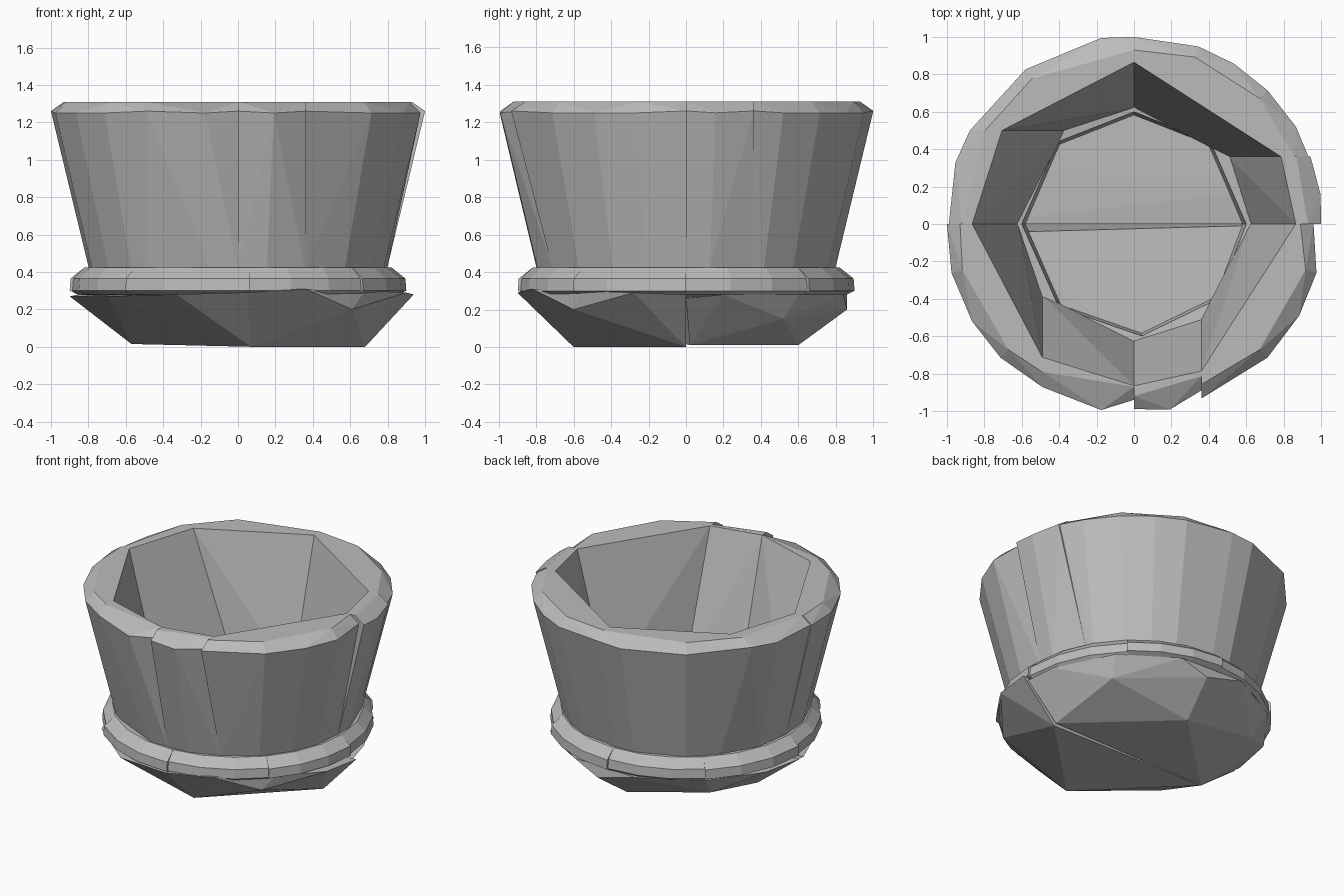
import bpy, bmesh, math
from mathutils import Vector

cube = bpy.data.objects.get("Cube")
if cube:
    bpy.data.objects.remove(cube, do_unlink=True)

grey = bpy.data.materials.new("plain_grey")
grey.use_nodes = True
COLOUR = (0.5, 0.5, 0.5, 1)
grey.diffuse_color = COLOUR
grey.node_tree.nodes["Principled BSDF"].inputs["Base Color"].default_value = COLOUR


def hull(name, points):
    """Flat-faced convex block around the points."""
    bm = bmesh.new()
    for p in points:
        bm.verts.new(p)
    res = bmesh.ops.convex_hull(bm, input=bm.verts[:])
    spare = {g for g in res["geom_interior"] + res["geom_unused"]
             if isinstance(g, bmesh.types.BMVert)}
    bmesh.ops.delete(bm, geom=list(spare), context='VERTS')
    bmesh.ops.recalc_face_normals(bm, faces=bm.faces[:])
    mesh = bpy.data.meshes.new(name)
    bm.to_mesh(mesh)
    bm.free()
    mesh.materials.append(grey)
    obj = bpy.data.objects.new(name, mesh)
    bpy.context.collection.objects.link(obj)


def on_cut(cut, r, z):
    """Point at radius r on a cut plane: (axis, offset, side)."""
    axis, c, side = cut
    other = side * math.sqrt(r * r - c * c)
    return Vector((c, other, z) if axis == "x" else (other, c, z))


def polar(deg, r, z):
    a = math.radians(deg)
    return Vector((r * math.cos(a), r * math.sin(a), z))


# Cut planes that divide the wall into blocks
BACK, FRONT = ("x", 0, 1), ("x", 0, -1)
LEFT, RIGHT = ("y", 0, 1), ("y", 0, -1)
BACK_LEFT, BACK_RIGHT = ("y", 0.36, 1), ("y", 0.5, -1)
FRONT_LEFT, FRONT_RIGHT = ("x", 0.36, -1), ("x", -0.49, -1)

# Wall blocks: two cuts, rim radius at each cut, angles of outer corners
wall = [
    ("wall_back_left", BACK, BACK_LEFT, 1.0, 1.0, (70, 58, 45, 31)),
    ("wall_left", BACK_LEFT, LEFT, 1.01, 1.0, (9,)),
    ("wall_left_front", LEFT, FRONT_LEFT, 0.96, 1.0, (-15, -29, -45)),
    ("wall_front_left", FRONT_LEFT, FRONT, 0.96, 0.99, (-79,)),
    ("wall_front_right", FRONT, FRONT_RIGHT, 0.94, 1.0, (-100,)),
    ("wall_right_front", FRONT_RIGHT, RIGHT, 1.0, 1.0, (-135, -149, -165)),
    ("wall_right", RIGHT, BACK_RIGHT, 0.99, 1.01, (161,)),
    ("wall_back_right", BACK_RIGHT, BACK, 1.01, 1.0, (125, 100)),
]
for name, a, b, ra, rb, angles in wall:
    pts = []
    for cut, r in ((a, ra), (b, rb)):
        pts += [on_cut(cut, r, 1.26), on_cut(cut, r - 0.07, 1.31),
                on_cut(cut, 0.865, 1.31), on_cut(cut, 0.62, 0.38),
                on_cut(cut, 0.795, 0.41)]
    for i, ang in enumerate(angles):
        inner_corner = len(angles) > 1 and i % 2 == 0
        pts += [polar(ang, 1.01, 1.25), polar(ang, 0.805, 0.41)]
        if inner_corner:
            pts.append(polar(ang, 0.95, 1.31))
    hull(name, pts)

# Saucer lip: chunky blocks around the foot of the wall
lip = [(0, 47), (47, 90), (90, 133), (133, 180),
       (180, 228), (228, 274), (274, 318), (318, 360)]
for n, (a0, a1) in enumerate(lip):
    pts = []
    for ang in (a0, a1):
        pts += [polar(ang, 0.58, 0.26), polar(ang, 0.60, 0.40)]
    steps = 3
    for k in range(steps + 1):
        ang = a0 + (a1 - a0) * k / steps
        grow = 0.015 * (n % 2)
        pts += [polar(ang, 0.82, 0.425), polar(ang, 0.88 + grow, 0.365),
                polar(ang, 0.885 + grow, 0.30), polar(ang, 0.86, 0.28)]
    hull("saucer_lip_%d" % (n + 1), pts)

# Saucer bowl: a faceted front half and back half
hull("saucer_bowl_front", [
    (-0.57, 0, 0.015), (-0.9, -0.05, 0.27), (-0.7, -0.55, 0.27),
    (-0.33, -0.86, 0.28), (0.07, -0.6, 0), (0.05, -0.9, 0.29),
    (0.36, -0.82, 0.31), (0.61, -0.6, 0.2), (0.68, -0.55, 0.3),
    (0.68, 0, 0), (0.9, -0.28, 0.29), (0.94, 0, 0.28)])
hull("saucer_bowl_back", [
    (-0.57, 0, 0.015), (-0.9, 0, 0.27), (-0.85, 0.3, 0.28),
    (-0.56, 0.52, 0.14), (-0.6, 0.64, 0.28), (-0.2, 0.86, 0.28),
    (0.05, 0.6, 0.01), (0.1, 0.86, 0.2), (0.3, 0.84, 0.28),
    (0.62, 0.52, 0.15), (0.66, 0.6, 0.28), (0.86, 0.2, 0.28),
    (0.68, 0.02, 0.01), (0.9, 0, 0.26)])
